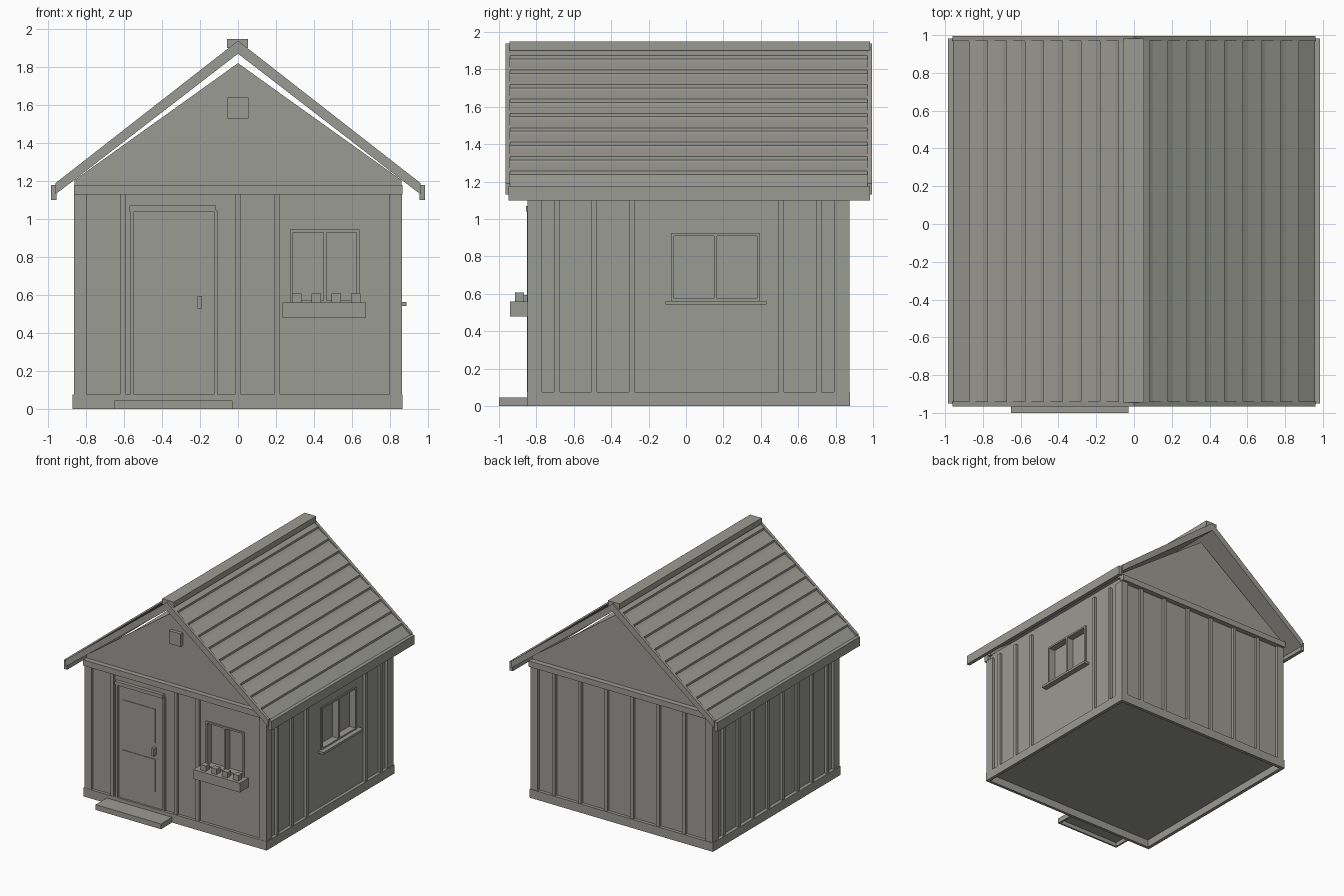
import bpy

if "Cube" in bpy.data.objects:
    bpy.data.objects.remove(bpy.data.objects["Cube"], do_unlink=True)

COLOUR = (0.33, 0.325, 0.295, 1)
grey = bpy.data.materials.new("warm grey")
grey.use_nodes = True
grey.diffuse_color = COLOUR
grey.node_tree.nodes["Principled BSDF"].inputs["Base Color"].default_value = COLOUR


def prism(name, profile, y0, y1):
    """Extrude an x-z profile along y."""
    n = len(profile)
    verts = [(x, y, z) for y in (y0, y1) for x, z in profile]
    faces = [list(range(n)), list(range(n, 2 * n))[::-1]]
    faces += [(i, i + n, (i + 1) % n + n, (i + 1) % n) for i in range(n)]
    mesh = bpy.data.meshes.new(name)
    mesh.from_pydata(verts, [], faces)
    obj = bpy.data.objects.new(name, mesh)
    bpy.context.collection.objects.link(obj)
    mesh.materials.append(grey)
    # Keep normals outward whichever way the profile winds
    area = sum(profile[i - 1][0] * p[1] - p[0] * profile[i - 1][1]
               for i, p in enumerate(profile))
    if area < 0:
        mesh.flip_normals()
    return obj


def box(name, xs, ys, zs):
    x0, x1 = xs
    z0, z1 = zs
    return prism(name, [(x0, z0), (x1, z0), (x1, z1), (x0, z1)], *ys)


def cut(target, name, xs, ys, zs):
    cutter = box(name, xs, ys, zs)
    cutter.hide_render = True
    cutter.hide_viewport = True
    mod = target.modifiers.new(name, 'BOOLEAN')
    mod.operation = 'DIFFERENCE'
    mod.solver = 'EXACT'
    mod.object = cutter


# Walls with recessed window openings
LEFT, RIGHT, FRONT, BACK = -0.84, 0.84, -0.825, 0.85
walls = box("walls", (LEFT, RIGHT), (FRONT, BACK), (0.065, 1.18))
cut(walls, "front_window_cutter", (0.28, 0.64), (-0.9, FRONT + 0.05), (0.56, 0.94))
cut(walls, "side_window_cutter", (RIGHT - 0.05, 0.9), (-0.08, 0.395), (0.565, 0.92))

# Base skirt, hollow below the floor
for y0, y1 in ((-0.85, FRONT), (BACK, 0.878)):
    box("base_skirt_end", (-0.87, 0.867), (y0, y1), (0, 0.075))
for x0, x1 in ((-0.87, LEFT), (RIGHT, 0.867)):
    box("base_skirt_side", (x0, x1), (FRONT, BACK), (0, 0.075))

# Top bands
box("front_band", (-0.862, 0.865), (-0.868, FRONT), (1.13, 1.18))
box("back_band", (-0.862, 0.865), (BACK, 0.895), (1.13, 1.18))

# Corner posts
for x0, x1 in ((-0.862, -0.795), (0.795, 0.863)):
    for y0, y1 in ((-0.848, -0.77), (0.79, 0.873)):
        box("corner_post", (x0, x1), (y0, y1), (0.07, 1.13))

# Wall battens
BATTEN_Z = (0.075, 1.13)
for x in (-0.605, 0.0, 0.205):
    box("front_batten", (x - 0.015, x + 0.015), (FRONT - 0.02, FRONT), BATTEN_Z)
for i in range(6):
    x = 0.645 - 0.247 * i
    box("back_batten", (x - 0.015, x + 0.015), (BACK, BACK + 0.022), BATTEN_Z)
for i in range(8):
    y = -0.69 + 0.2 * i
    box("left_batten", (LEFT - 0.022, LEFT), (y - 0.015, y + 0.015), BATTEN_Z)
    if not -0.15 < y < 0.42:
        box("right_batten", (RIGHT, RIGHT + 0.022), (y - 0.015, y + 0.015), BATTEN_Z)

# Gables with vent
for name, y in (("front_gable", FRONT), ("back_gable", BACK - 0.03)):
    prism(name, [(-0.86, 1.17), (0.86, 1.17), (0.86, 1.205), (0, 1.82), (-0.86, 1.205)],
          y, y + 0.03)
box("gable_vent", (-0.055, 0.055), (FRONT - 0.03, FRONT), (1.53, 1.64))


# Roof slabs, lapped boards, raised end strips and eave trim
def roof_z(x):
    return 1.92 - 0.78 * x


LAP = 0.018
for s in (-1, 1):
    slab = [(0, 1.87), (s * 0.96, 1.13), (s * 0.96, roof_z(0.96)), (0, roof_z(0))]
    prism("roof_slab", slab, -0.94, 0.97)
    strip = slab[:2] + [(x, z + LAP) for x, z in slab[2:]]
    prism("front_roof_strip", strip, -0.965, -0.94)
    prism("back_roof_strip", strip, 0.97, 0.995)
    for i in range(9):
        x = 0.082 + 0.099 * i
        prism("roof_board", [(s * (x - 0.08), roof_z(x - 0.08)), (s * x, roof_z(x)),
                             (s * x, roof_z(x) + LAP)], -0.94, 0.97)
    box("eave_trim", sorted((s * 0.955, s * 0.985)), (-0.95, 0.983), (1.1, 1.178))
box("ridge_cap", (-0.057, 0.053), (-0.945, 0.983), (1.9, 1.948))

# Door with frame, panels and handle
box("door", (-0.55, -0.12), (FRONT - 0.008, FRONT), (0.075, 1.045))
for x in (-0.567, -0.127):
    box("door_jamb", (x, x + 0.02), (FRONT - 0.025, FRONT), (0.075, 1.045))
box("door_head", (-0.572, -0.115), (FRONT - 0.03, FRONT), (1.04, 1.07))
for z0, z1 in ((0.21, 0.49), (0.63, 0.92)):
    box("door_panel", (-0.51, -0.2), (FRONT - 0.013, FRONT), (z0, z1))
box("door_handle", (-0.212, -0.19), (FRONT - 0.045, FRONT), (0.53, 0.595))

# Door step, hollow underneath
box("step_top", (-0.65, -0.03), (-1.0, -0.85), (0.035, 0.045))
box("step_front", (-0.65, -0.03), (-1.0, -0.985), (0, 0.035))
for x in (-0.65, -0.045):
    box("step_side", (x, x + 0.015), (-0.985, -0.85), (0, 0.035))

# Front window frame and mullion
wy = (FRONT - 0.01, FRONT + 0.05)
for x in (0.275, 0.45, 0.625):
    box("front_window_upright", (x, x + 0.015), wy, (0.56, 0.945))
for z in (0.555, 0.93):
    box("front_window_rail", (0.275, 0.64), wy, (z, z + 0.015))

# Planter with flower blocks
box("planter", (0.235, 0.675), (-0.94, FRONT), (0.48, 0.56))
for i in range(4):
    x = 0.285 + 0.103 * i
    box("flower_block", (x, x + 0.05), (-0.915, -0.865), (0.555, 0.607))

# Side window frame, mullion and sill
wx = (RIGHT - 0.05, RIGHT + 0.01)
for y in (-0.08, 0.15, 0.38):
    box("side_window_upright", wx, (y, y + 0.015), (0.56, 0.925))
for z in (0.56, 0.91):
    box("side_window_rail", wx, (-0.08, 0.395), (z, z + 0.015))
box("side_window_sill", (RIGHT - 0.02, 0.888), (-0.11, 0.43), (0.543, 0.563))
